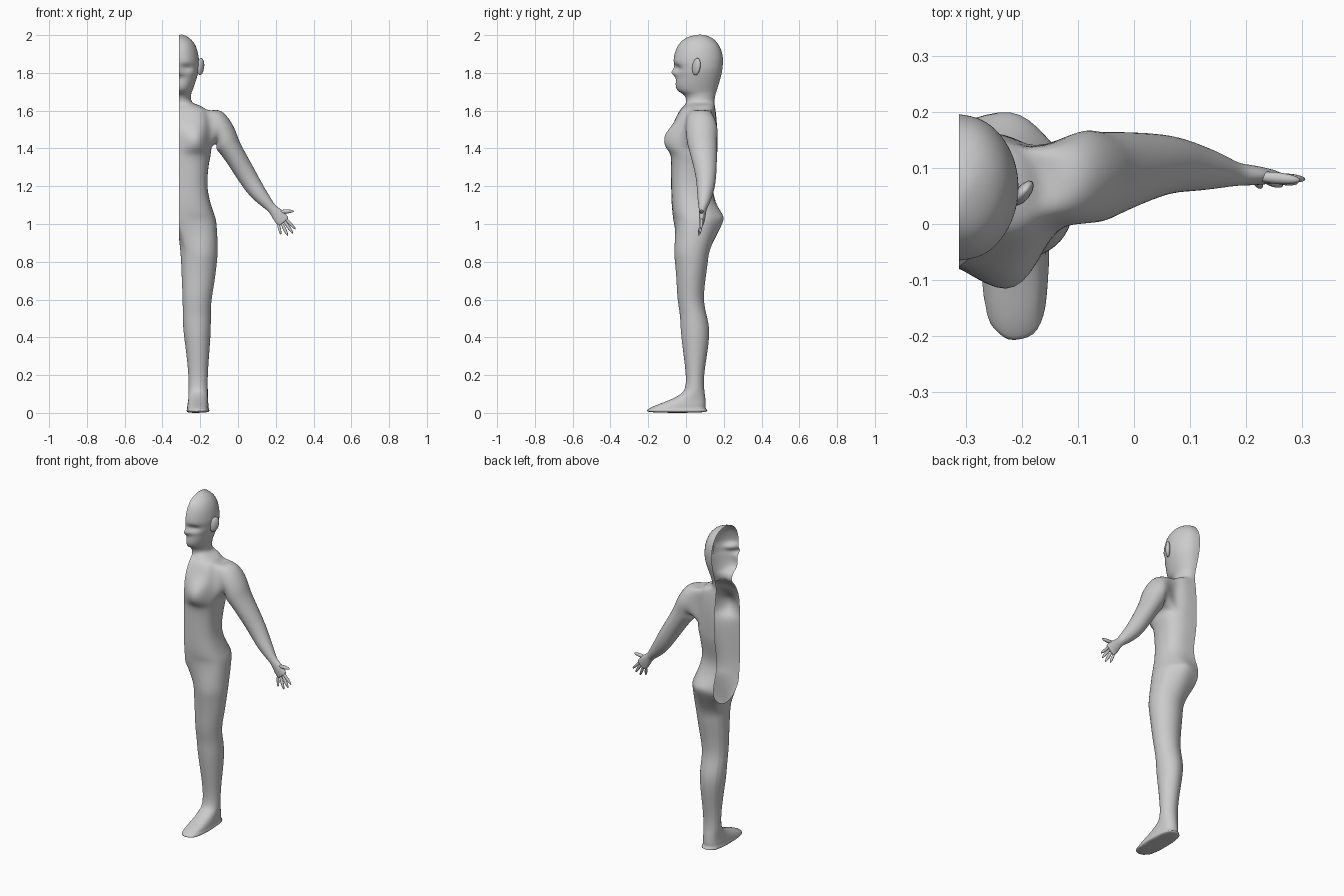
import bpy, bmesh
from math import sin, cos, exp, pi, radians
from mathutils import Vector

if "Cube" in bpy.data.objects:
    bpy.data.objects.remove(bpy.data.objects["Cube"])

X0 = -0.312          # open cut plane of the half figure
M = 9                # points on a half ring, front to back


def sup(v, e):
    return (1 if v >= 0 else -1) * abs(v) ** e


def gauss(a, s):
    return exp(-(a / s) ** 2)


bm = bmesh.new()


def half_ring(z, yf, yb, w, e):
    pts = []
    for i in range(M):
        a = -pi / 2 + pi * i / (M - 1)
        c = 0 if i in (0, M - 1) else cos(a)
        pts.append(Vector((X0 + w * sup(c, e),
                           (yf + yb) / 2 + (yb - yf) / 2 * sup(sin(a), e), z)))
    return pts


def add(pts):
    return [bm.verts.new(p) for p in pts]


def bridge(a, b, closed=True, skip=()):
    n = len(a)
    for i in range(n if closed else n - 1):
        if i not in skip:
            j = (i + 1) % n
            bm.faces.new((a[i], b[i], b[j], a[j]))


# head and neck: z, front y, back y, half width
head = [(1.998, .04, .105, .03), (1.975, -.015, .15, .066), (1.93, -.05, .183, .093),
        (1.88, -.064, .195, .104), (1.85, -.064, .195, .106), (1.825, -.056, .193, .105),
        (1.80, -.058, .189, .101), (1.775, -.055, .183, .094), (1.74, -.055, .173, .083),
        (1.705, -.043, .162, .070), (1.685, -.012, .156, .064), (1.655, .0, .151, .065)]
# shoulders to hips: z, front y, back y, half width
torso = [(1.637, -.003, .151, .083), (1.622, -.014, .153, .122), (1.598, -.035, .157, .16),
         (1.535, -.065, .163, .176), (1.47, -.075, .166, .178), (1.408, -.08, .166, .174),
         (1.37, -.08, .165, .168), (1.32, -.08, .162, .158), (1.25, -.079, .15, .151),
         (1.18, -.078, .143, .152), (1.11, -.076, .16, .167), (1.05, -.07, .178, .186),
         (1.0, -.062, .175, .198)]

rows = []
for r in head:
    pts = half_ring(*r, 1)
    if r[0] == 1.80:                 # nose
        pts[0].y -= .02
    if r[0] == 1.825:                # bridge of nose and eye socket
        pts[0].y -= .008
        pts[1].y += .014
    rows.append(add(pts))
for r in torso:
    pts = half_ring(*r, .78)
    for i, p in enumerate(pts):
        if 0 < i < 4:                # breast
            p.y -= .058 * gauss(p.x + .225, .06) * gauss(p.z - 1.445, .055)
        elif 4 < i < M - 1:          # buttock
            p.y += .03 * gauss(p.x + .235, .07) * gauss(p.z - 1.02, .06)
    rows.append(add(pts))

# body skin, leaving a hole for the arm
h0 = len(head) + 2
for k in range(len(rows) - 1):
    bridge(rows[k], rows[k + 1], False, (3, 4, 5) if h0 <= k < h0 + 3 else ())
bm.faces.new(rows[0])

# crotch curve closes the last half ring into the top of the leg
zb, yf, yb, _ = torso[-1]
prev = rows[-1] + add([(X0, yb + (yf - yb) * j / 8, zb - .08 * sin(pi * j / 8) ** .7)
                       for j in range(1, 8)])

# leg and foot: z, inner x, outer x, front y, back y, squareness
leg = [(.875, -.307, -.108, -.062, .13, .95), (.80, -.301, -.112, -.058, .116, 1),
       (.70, -.297, -.124, -.05, .102, 1), (.60, -.293, -.14, -.044, .095, 1),
       (.52, -.292, -.144, -.032, .108, 1), (.43, -.288, -.145, -.027, .123, 1),
       (.31, -.273, -.153, -.013, .111, 1), (.20, -.263, -.16, -.001, .096, 1),
       (.13, -.262, -.16, -.006, .096, 1), (.095, -.262, -.16, -.035, .1, .95),
       (.065, -.264, -.159, -.095, .103, .85), (.04, -.268, -.156, -.16, .105, .8),
       (.02, -.27, -.155, -.198, .105, .75), (.004, -.268, -.157, -.192, .102, .75)]
angs = [radians(-130 + 32.5 * i) for i in range(M)] + \
       [radians(130 + 12.5 * j) for j in range(1, 8)]
for z, xa, xb, ya, yc, e in leg:
    ring = add([((xa + xb) / 2 + (xb - xa) / 2 * sup(cos(a), e),
                 (ya + yc) / 2 + (yc - ya) / 2 * sup(sin(a), e), z) for a in angs])
    bridge(prev, ring)
    prev = ring
bm.faces.new(prev)

# arm and palm: x, z, y, half thickness, half depth, tilt
arm = [(-.1, 1.51, .082, .09, .083, 80), (-.065, 1.448, .084, .072, .08, 48),
       (-.036, 1.395, .09, .059, .074, 39), (.045, 1.26, .105, .052, .055, 39),
       (.1, 1.175, .102, .044, .044, 40), (.15, 1.115, .095, .032, .031, 42),
       (.182, 1.08, .089, .025, .021, 45), (.208, 1.052, .087, .033, .018, 43),
       (.232, 1.022, .085, .035, .014, 40), (.242, 1.01, .084, .030, .010, 40)]
hole = [rows[h0][c] for c in (3, 4, 5, 6)] + [rows[h0 + 1][6], rows[h0 + 2][6]] + \
       [rows[h0 + 3][c] for c in (6, 5, 4, 3)] + [rows[h0 + 2][3], rows[h0 + 1][3]]
prev = hole
for x, z, y, h, d, t in arm:
    n = Vector((cos(radians(t)), 0, sin(radians(t))))
    ring = add([Vector((x, y, z)) + n * h * cos(a) + Vector((0, d * sin(a), 0))
                for a in [radians(30 * (j - 1.5)) for j in range(12)]])
    bridge(prev, ring)
    prev = ring
bm.faces.new(prev)

bmesh.ops.recalc_face_normals(bm, faces=bm.faces)


def finish(bm, name):
    me = bpy.data.meshes.new(name)
    bm.to_mesh(me)
    bm.free()
    for p in me.polygons:
        p.use_smooth = True
    ob = bpy.data.objects.new(name, me)
    bpy.context.collection.objects.link(ob)
    return ob


body = finish(bm, "half_body")
mod = body.modifiers.new("smooth", 'SUBSURF')
mod.levels = mod.render_levels = 2

# push the cage out so the smoothed skin passes through the measured points
target = [v.co.copy() for v in body.data.vertices]
for _ in range(3):
    bpy.context.view_layer.update()
    ev = body.evaluated_get(bpy.context.evaluated_depsgraph_get())
    me = ev.to_mesh()
    now = [me.vertices[i].co.copy() for i in range(len(target))]
    ev.to_mesh_clear()
    for v, t, c in zip(body.data.vertices, target, now):
        d = (t - c) * .8
        if d.length < .03:
            v.co += d
    body.data.update()


def ellipsoid(name, centre, radii, axis=(0, 0, 1)):
    b = bmesh.new()
    bmesh.ops.create_uvsphere(b, u_segments=12, v_segments=10, radius=1)
    q = Vector(axis).to_track_quat('Z', 'Y')
    for v in b.verts:
        v.co = q @ Vector(c * r for c, r in zip(v.co, radii)) + Vector(centre)
    return finish(b, name)


# fingers and thumb
for name, a, b, r in [("index_finger", (.238, .083, 1.042), (.305, .08, .972), .0085),
                      ("middle_finger", (.235, .084, 1.03), (.291, .073, .95), .0085),
                      ("ring_finger", (.225, .084, 1.018), (.264, .068, .937), .0085),
                      ("little_finger", (.211, .085, 1.008), (.227, .065, .945), .0075),
                      ("thumb", (.208, .086, 1.064), (.296, .078, 1.068), .0105)]:
    a, b = Vector(a), Vector(b)
    ellipsoid(name, (a + b) / 2, (r, r, (b - a).length / 2), b - a)

# ear
ellipsoid("ear", (-.198, .055, 1.833), (.013, .026, .046), (.12, .15, 1))
